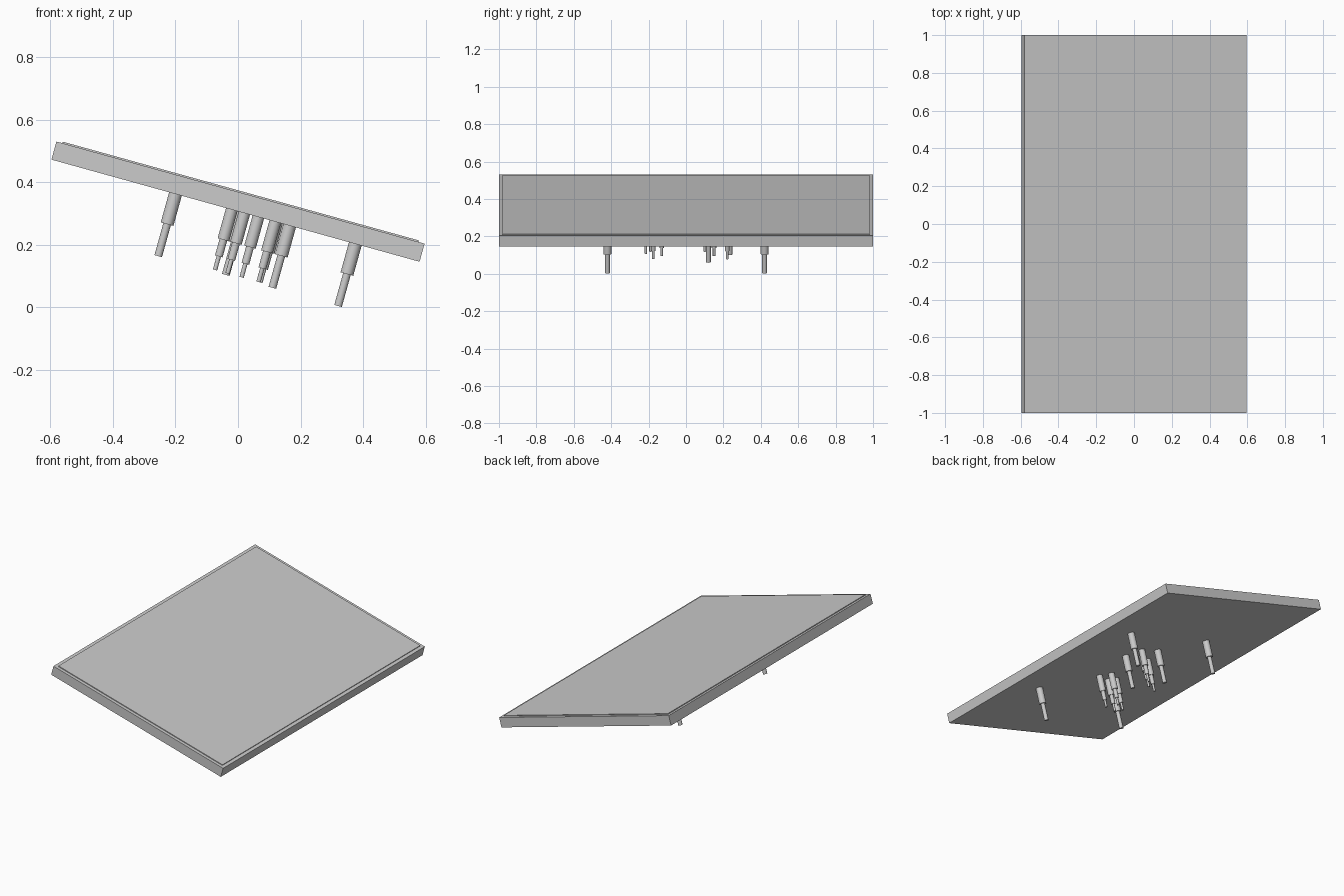
import bpy, bmesh, math
from mathutils import Matrix

cube = bpy.data.objects.get("Cube")
if cube:
    bpy.data.objects.remove(cube, do_unlink=True)

TILT = math.radians(15.5)
FRAME = Matrix.Translation((0, 0, 0.3375)) @ Matrix.Rotation(TILT, 4, 'Y')
LENGTH, WIDTH, THICK = 1.2216, 2.0, 0.06

grey = bpy.data.materials.new("light grey")
grey.use_nodes = True
grey.diffuse_color = (0.6, 0.6, 0.6, 1)
grey.node_tree.nodes["Principled BSDF"].inputs["Base Color"].default_value = (0.6, 0.6, 0.6, 1)


def add_object(name, bm):
    """Turn a bmesh in the tilted frame into a grey object."""
    bmesh.ops.recalc_face_normals(bm, faces=bm.faces)
    mesh = bpy.data.meshes.new(name)
    bm.to_mesh(mesh)
    bm.free()
    mesh.materials.append(grey)
    obj = bpy.data.objects.new(name, mesh)
    obj.matrix_world = FRAME
    bpy.context.collection.objects.link(obj)
    return obj


def slab(name, size, z):
    bm = bmesh.new()
    bmesh.ops.create_cube(bm, size=1, matrix=Matrix.Translation((0, 0, z)) @ Matrix.Diagonal((*size, 1)))
    return add_object(name, bm)


def pin(name, x, y, tiers):
    """Stepped pin hanging from the underside; tiers are (radius, depth of its end)."""
    bm = bmesh.new()
    profile = [(0, 0)]
    depth = 0
    for radius, end in tiers:
        profile += [(radius, depth), (radius, end)]
        depth = end
    profile.append((0, depth))
    verts = [bm.verts.new((r, 0, -d)) for r, d in profile]
    edges = [bm.edges.new(pair) for pair in zip(verts, verts[1:])]
    bmesh.ops.spin(bm, geom=verts + edges, cent=(0, 0, 0), axis=(0, 0, 1),
                   angle=math.tau, steps=24, use_merge=True)
    bmesh.ops.remove_doubles(bm, verts=bm.verts, dist=1e-5)
    bmesh.ops.translate(bm, verts=bm.verts, vec=((x + 0.008) / math.cos(TILT), y, -THICK / 2))
    obj = add_object(name, bm)
    bpy.ops.object.select_all(action='DESELECT')
    obj.select_set(True)
    bpy.context.view_layer.objects.active = obj
    bpy.ops.object.shade_smooth_by_angle(angle=math.radians(35))


# Tilted board with a thin raised sheet on top
slab("board", (LENGTH, WIDTH, THICK), 0)
slab("top_sheet", (LENGTH - 0.04, WIDTH - 0.04, 0.006), THICK / 2 + 0.002)

# Thick pins: four outer ones and two near the middle
THICK_PIN = [(0.021, 0.1), (0.0125, 0.206)]
for x, end in ((-0.2, "right"), (0.375, "left")):
    for y, side in ((-0.42, "front"), (0.42, "back")):
        pin(f"outer_pin_{side}_{end}", x, y, THICK_PIN)
for i, (x, y) in enumerate([(0.165, 0.12), (0.016, 0.235)]):
    pin(f"middle_pin_{i + 1}", x, y, THICK_PIN)

# Slim three-step pins in two clusters
SLIM_PIN = [(0.019, 0.1), (0.0125, 0.155), (0.007, 0.2)]
clusters = {
    "front": [(0.119, -0.175), (0.065, -0.13), (0.02, -0.215), (-0.02, -0.19)],
    "back": [(0.125, 0.22), (0.065, 0.15), (-0.02, 0.1)],
}
for side, spots in clusters.items():
    for i, (x, y) in enumerate(spots):
        pin(f"slim_pin_{side}_{i + 1}", x, y, SLIM_PIN)
